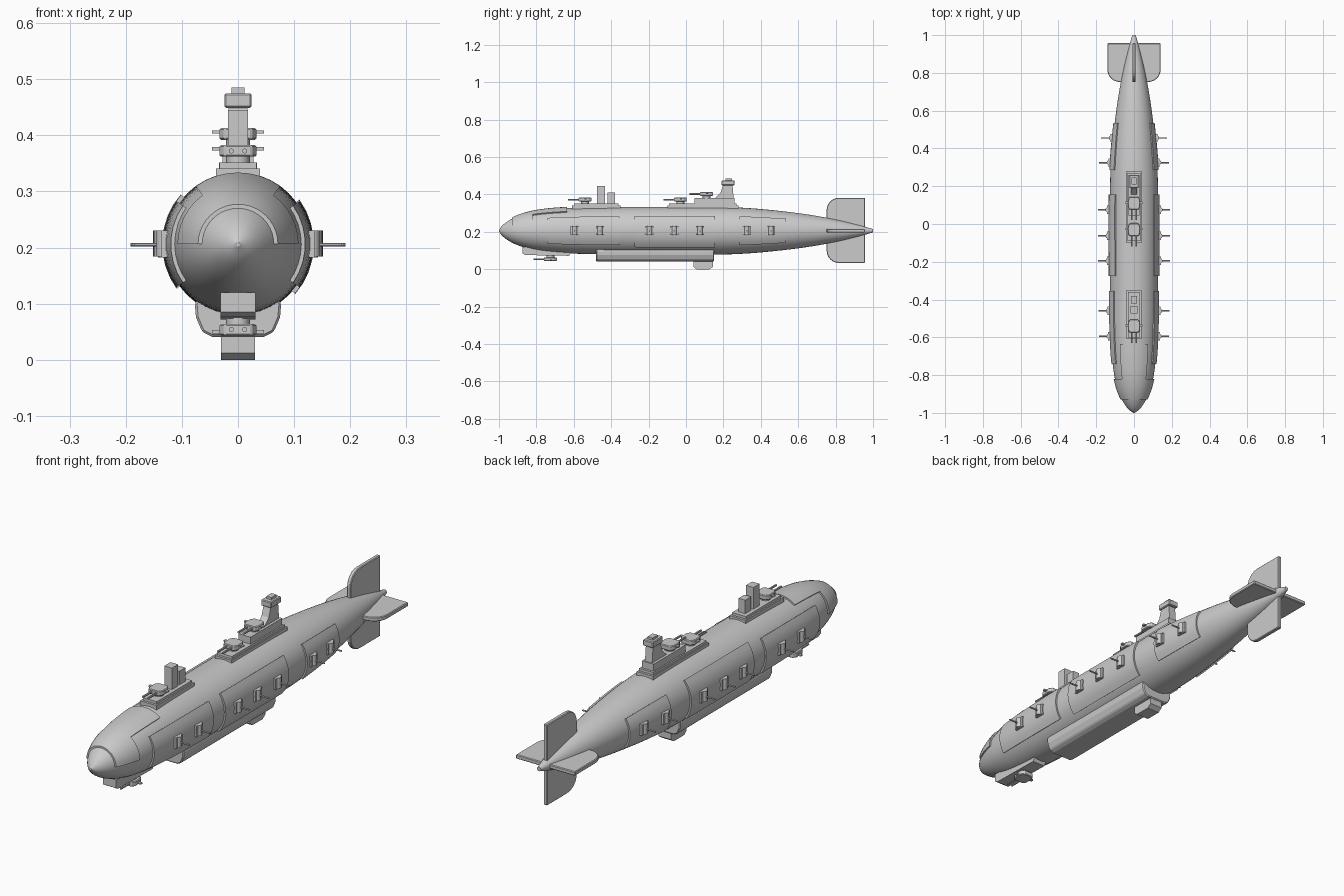
import bpy, bmesh
from math import sin, cos, pi, radians
from mathutils import Vector

if "Cube" in bpy.data.objects:
    bpy.data.objects.remove(bpy.data.objects["Cube"])

CZ = 0.206
# hull radius along its length
PROFILE = [(-1, 0.004), (-0.985, 0.025), (-0.96, 0.046), (-0.92, 0.069), (-0.86, 0.091),
           (-0.78, 0.108), (-0.65, 0.12), (-0.45, 0.126), (-0.1, 0.128), (0.2, 0.127),
           (0.35, 0.12), (0.5, 0.106), (0.65, 0.087), (0.8, 0.060), (0.92, 0.032), (1, 0.009)]


def radius(y):
    p = PROFILE
    for i in range(len(p) - 1):
        if y <= p[i + 1][0]:
            break
    slope = lambda j: ((p[min(j + 1, len(p) - 1)][1] - p[max(j - 1, 0)][1]) /
                       (p[min(j + 1, len(p) - 1)][0] - p[max(j - 1, 0)][0]))
    h = p[i + 1][0] - p[i][0]
    t = (y - p[i][0]) / h
    return ((2*t**3 - 3*t*t + 1) * p[i][1] + (t**3 - 2*t*t + t) * h * slope(i)
            + (3*t*t - 2*t**3) * p[i + 1][1] + (t**3 - t*t) * h * slope(i + 1))


def finish(name, bm, smooth=False, bevel=0):
    bmesh.ops.recalc_face_normals(bm, faces=bm.faces)
    me = bpy.data.meshes.new(name)
    bm.to_mesh(me)
    bm.free()
    ob = bpy.data.objects.new(name, me)
    bpy.context.collection.objects.link(ob)
    if bevel:
        m = ob.modifiers.new("bevel", 'BEVEL')
        m.width, m.segments = bevel, 1
    if smooth:
        bpy.context.view_layer.objects.active = ob
        ob.select_set(True)
        bpy.ops.object.shade_smooth_by_angle(angle=radians(30))
        ob.select_set(False)
    return ob


def box(name, x, y, z, bevel=0):
    """Box from (min, max) ranges."""
    bm = bmesh.new()
    bmesh.ops.create_cube(bm, size=1)
    for v in bm.verts:
        v.co = Vector([(r[0] + r[1]) / 2 + c * (r[1] - r[0]) for r, c in zip((x, y, z), v.co)])
    return finish(name, bm, bevel=bevel)


def prism(name, pts, axis, lo, hi, bevel=0):
    """Outline extruded along x (pts are y,z), y (x,z) or z (x,y)."""
    bm = bmesh.new()
    at = lambda p, d: {'x': (d, *p), 'y': (p[0], d, p[1]), 'z': (*p, d)}[axis]
    f = bm.faces.new([bm.verts.new(at(p, lo)) for p in pts])
    g = bmesh.ops.extrude_face_region(bm, geom=[f])
    step = Vector(at((0, 0), hi - lo))
    bmesh.ops.translate(bm, vec=step, verts=[v for v in g['geom'] if isinstance(v, bmesh.types.BMVert)])
    return finish(name, bm, bevel=bevel)


def rod(name, a, b, r, n=12):
    a, b = Vector(a), Vector(b)
    bm = bmesh.new()
    bmesh.ops.create_cone(bm, cap_ends=True, segments=n, radius1=r, radius2=r, depth=(b - a).length)
    bm.transform((b - a).to_track_quat('Z', 'Y').to_matrix().to_4x4())
    bmesh.ops.translate(bm, vec=(a + b) / 2, verts=bm.verts)
    return finish(name, bm, smooth=True)


def plate(name, y0, y1, a0, a1, off=0.007):
    """Curved armour plate lying on the hull between two angles (degrees, 0 = +x)."""
    bm = bmesh.new()
    ny, na = 10, max(4, int((a1 - a0) / 9))
    grid = []
    for d in (off, -0.006):
        grid.append([[bm.verts.new(((radius(y) + d) * cos(a), y, CZ + (radius(y) + d) * sin(a)))
                      for a in [radians(a0 + (a1 - a0) * j / na) for j in range(na + 1)]]
                     for y in [y0 + (y1 - y0) * i / ny for i in range(ny + 1)]])
    o, n = grid
    for i in range(ny):
        for g in grid:
            for j in range(na):
                bm.faces.new((g[i][j], g[i+1][j], g[i+1][j+1], g[i][j+1]))
        for j in (0, na):
            bm.faces.new((o[i][j], o[i+1][j], n[i+1][j], n[i][j]))
    for i in (0, ny):
        for j in range(na):
            bm.faces.new((o[i][j], o[i][j+1], n[i][j+1], n[i][j]))
    return finish(name, bm, smooth=True)


# hull
bm = bmesh.new()
N, NY = 40, 64
ys = [-cos(pi * i / NY) for i in range(NY + 1)]
rings = [[bm.verts.new((radius(y) * cos(2*pi*j/N), y, CZ + radius(y) * sin(2*pi*j/N)))
          for j in range(N)] for y in ys]
for a, b in zip(rings, rings[1:]):
    for j in range(N):
        bm.faces.new((a[j], b[j], b[(j+1) % N], a[(j+1) % N]))
bm.faces.new(rings[0])
bm.faces.new(rings[-1])
finish("hull", bm, smooth=True)

# armour plates
plate("nose_plate", -0.93, -0.82, 0, 180)
plate("nose_top_plate", -0.82, -0.635, 54, 126)
for side, mid in (("right", 0), ("left", 180)):
    plate(f"{side}_front_plate", -0.74, -0.355, mid - 35, mid + 35)
    plate(f"{side}_middle_plate", -0.275, 0.155, mid - 41, mid + 36)
    plate(f"{side}_rear_plate", 0.285, 0.535, mid - 36, mid + 36)

# side guns
for side, s in (("right", 1), ("left", -1)):
    for i, y in enumerate((-0.595, -0.46, -0.195, -0.063, 0.075, 0.325, 0.455)):
        r = radius(y) + 0.007
        box(f"{side}_gun_mount_{i}", sorted((s * (r - 0.012), s * (r + 0.007))),
            (y - 0.022, y + 0.022), (CZ - 0.024, CZ + 0.024))
        rod(f"{side}_gun_drum_{i}", (s * (r + 0.002), y, CZ - 0.022), (s * (r + 0.002), y, CZ + 0.024), 0.014, 16)
        rod(f"{side}_gun_barrel_{i}", (s * r, y, CZ - 0.001), (s * (r + 0.056), y, CZ - 0.001), 0.0035, 8)


def turret(name, y, z, up=1):
    """Twin-gun turret whose base sits at z; up=-1 hangs it below."""
    zz = lambda a, b: sorted((z + up * a, z + up * b))
    rod(f"{name}_ring", (0, y, z - up * 0.004), (0, y, z + up * 0.012), 0.021, 16)
    prism(f"{name}_house", [(-0.024, y-0.034), (0.024, y-0.034), (0.033, y-0.018), (0.033, y+0.018),
                            (0.022, y+0.034), (-0.022, y+0.034), (-0.033, y+0.018), (-0.033, y-0.018)],
          'z', *zz(0.01, 0.031), bevel=0.003)
    box(f"{name}_rangefinder", (-0.046, 0.046), (y - 0.003, y + 0.009), zz(0.021, 0.027))
    for x in (-0.012, 0.012):
        rod(f"{name}_barrel", (x, y, z + up * 0.02), (x, y - 0.09, z + up * 0.02), 0.0045, 8)


# front deck with turret and two towers
box("front_deck_base", (-0.039, 0.039), (-0.61, -0.35), (0.31, 0.341))
box("front_deck", (-0.033, 0.033), (-0.6, -0.36), (0.34, 0.352))
turret("front_turret", -0.54, 0.352)
box("front_tower", (-0.018, 0.018), (-0.475, -0.433), (0.35, 0.445))
box("front_funnel", (-0.016, 0.016), (-0.42, -0.38), (0.35, 0.41))

# main deck with two turrets and command tower
box("main_deck_base", (-0.039, 0.039), (-0.1, 0.28), (0.31, 0.341))
box("main_deck", (-0.034, 0.034), (-0.09, 0.27), (0.34, 0.352))
box("raised_deck", (-0.028, 0.028), (0.045, 0.26), (0.35, 0.382))
turret("main_turret_low", -0.03, 0.352)
turret("main_turret_high", 0.11, 0.382)
prism("command_tower", [(0.155, 0.38), (0.255, 0.38), (0.248, 0.455), (0.2, 0.455), (0.185, 0.41)],
      'x', -0.017, 0.017)
box("command_bridge", (-0.024, 0.024), (0.19, 0.26), (0.449, 0.475), bevel=0.003)
box("bridge_roof", (-0.012, 0.012), (0.21, 0.245), (0.473, 0.485))

# keel gondola
half = [(0.077, 0.1), (0.075, 0.076), (0.064, 0.05), (0.046, 0.041)]
prism("keel_gondola", [(-0.06, 0.13)] + [(-x, z) for x, z in half] + half[::-1] + [(0.06, 0.13)],
      'y', -0.48, 0.15, bevel=0.004)
prism("keel_fin", [(0.04, 0.05), (0.04, 0.012), (0.055, 0), (0.125, 0), (0.145, 0.014), (0.145, 0.05)],
      'x', -0.03, 0.03)

# chin mount and hanging turret
prism("chin_mount", [(-0.875, 0.12), (-0.875, 0.085), (-0.86, 0.076), (-0.625, 0.072), (-0.61, 0.1)],
      'x', -0.031, 0.031)
turret("chin_turret", -0.725, 0.074, -1)

# tail fins: rounded leading corner, straight trailing edge
def fin(name, span, axis, sign, c):
    r = 0.065
    pts = [(0.957, 0), (0.957, span)]
    pts += [(0.752 + r - r * sin(a), span - r + r * cos(a)) for a in [pi / 2 * k / 6 for k in range(7)]]
    pts += [(0.752, 0.045), (0.79, 0)]
    if axis == 'x':
        prism(name, [(y, c + sign * h) for y, h in pts], 'x', -0.009, 0.009, bevel=0.003)
    else:
        prism(name, [(sign * h, y) for y, h in pts], 'z', c - 0.009, c + 0.009, bevel=0.003)


fin("top_fin", 0.176, 'x', 1, CZ)
fin("bottom_fin", 0.172, 'x', -1, CZ)
fin("right_fin", 0.141, 'z', 1, CZ)
fin("left_fin", 0.141, 'z', -1, CZ)
